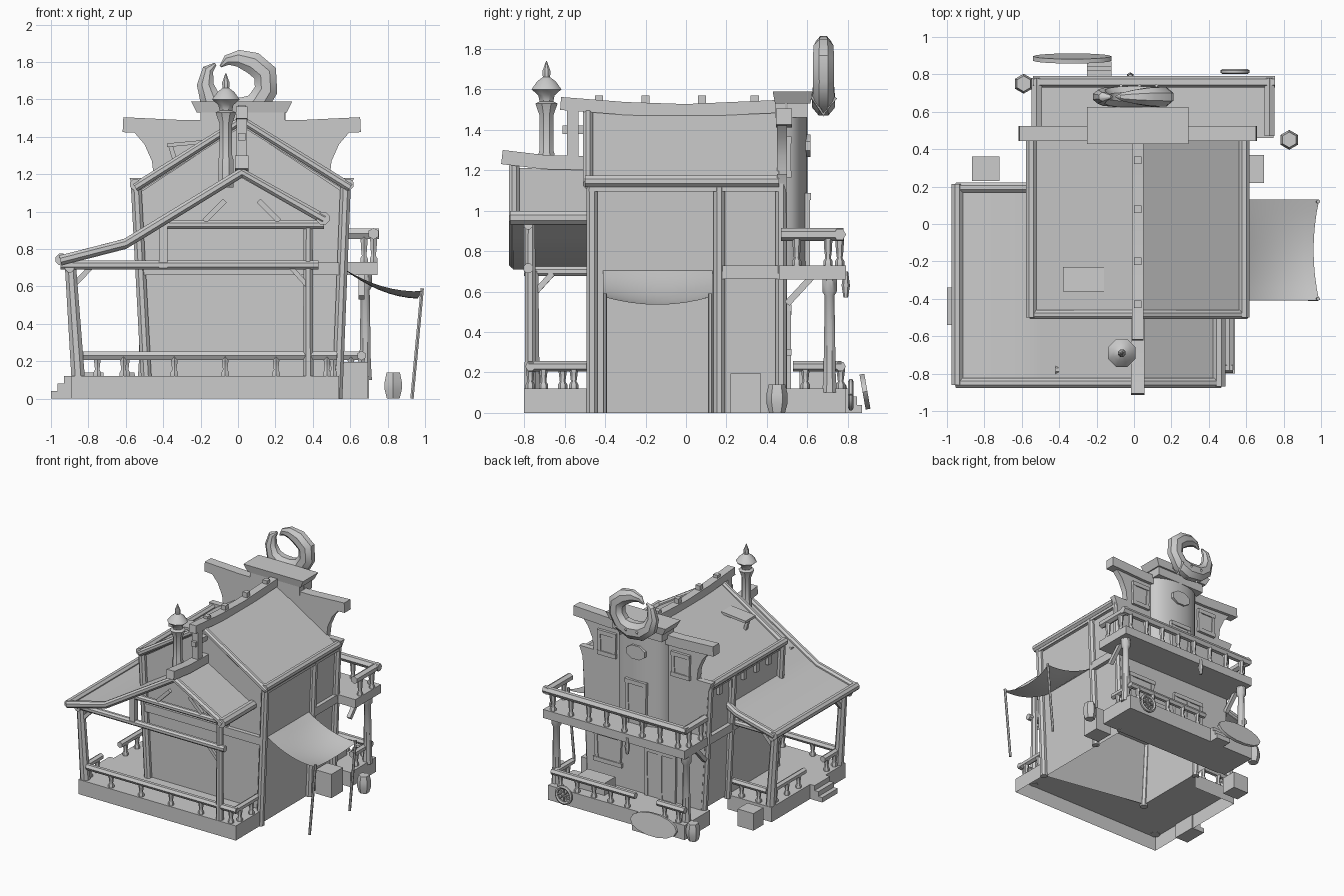
import bpy, bmesh, math
from mathutils import Vector

cube = bpy.data.objects.get("Cube")
if cube:
    bpy.data.objects.remove(cube, do_unlink=True)

grey = bpy.data.materials.new("plain_grey")
grey.use_nodes = True
COL = (0.6, 0.6, 0.6, 1)
grey.diffuse_color = COL
grey.node_tree.nodes["Principled BSDF"].inputs["Base Color"].default_value = COL
MID = 0.02  # centre line of the house


def finish(name, bm, open_rule=None):
    """Make the object; faces matching open_rule(centre) are left out."""
    bmesh.ops.recalc_face_normals(bm, faces=bm.faces)
    if open_rule:
        gone = [f for f in bm.faces if open_rule(f.calc_center_median())]
        bmesh.ops.delete(bm, geom=gone, context="FACES")
    me = bpy.data.meshes.new(name)
    bm.to_mesh(me)
    bm.free()
    me.materials.append(grey)
    me.shade_smooth()
    me.set_sharp_from_angle(angle=math.radians(40))
    ob = bpy.data.objects.new(name, me)
    bpy.context.collection.objects.link(ob)
    return ob


def loft(name, rings, open_rule=None):
    """Skin a list of equal point rings and cap both ends."""
    bm = bmesh.new()
    vs = [[bm.verts.new(p) for p in ring] for ring in rings]
    n = len(vs[0])
    for a, b in zip(vs, vs[1:]):
        for i in range(n):
            j = (i + 1) % n
            bm.faces.new((a[i], a[j], b[j], b[i]))
    bm.faces.new(vs[0])
    bm.faces.new(vs[-1])
    return finish(name, bm, open_rule)


def prism(name, pts, axis, a, b, scale=1, open_rule=None):
    """Extrude a flat outline along y or z, optionally flaring."""
    c = sum((Vector(p) for p in pts), Vector((0, 0))) / len(pts)
    rings = []
    for d, s in ((a, 1), (b, scale)):
        flat = [c + (Vector(p) - c) * s for p in pts]
        rings.append([(p.x, d, p.y) if axis == "y" else (p.x, p.y, d) for p in flat])
    return loft(name, rings, open_rule)


def box(name, x0, x1, y0, y1, z0, z1, scale=1):
    return prism(name, [(x0, y0), (x1, y0), (x1, y1), (x0, y1)], "z", z0, z1, scale)


def tube(name, pts, r, n=8):
    """Sweep a round (or square, n=4) section; r is one radius or a list."""
    pts = [Vector(p) for p in pts]
    rs = r if isinstance(r, (list, tuple)) else [r] * len(pts)
    rings = []
    for i, p in enumerate(pts):
        t = (pts[min(i + 1, len(pts) - 1)] - pts[max(i - 1, 0)]).normalized()
        ref = Vector((0, 0, 1)) if abs(t.y) > 0.8 else Vector((0, 1, 0))
        u = t.cross(ref).normalized()
        v = u.cross(t)
        k = rs[i] / math.cos(math.pi / n)
        angs = [math.tau * (j + 0.5) / n for j in range(n)]
        rings.append([p + (u * math.cos(q) + v * math.sin(q)) * k for q in angs])
    return loft(name, rings)


def lathe(name, x, y, profile, n=8):
    return tube(name, [(x, y, z) for r, z in profile], [r for r, z in profile], n)


def railing(name, p, q, floor, count, height=0.11, rail=0.022, shift=0.5):
    """Handrail with turned balusters."""
    p, q = Vector(p), Vector(q)
    tube(name + "_handrail", [(*p, floor + height), (*q, floor + height)], rail, 6)
    for i in range(count):
        c = p.lerp(q, (i + shift) / count)
        prof = [(0.02, 0), (0.02, 0.02), (0.012, 0.035), (0.016, 0.07), (0.02, height)]
        lathe(name + "_baluster", c.x, c.y, [(r, floor + z) for r, z in prof], 6)


def framed_opening(name, x, y, w, z0, z1, sill=False):
    """Panel with a raised surround on the back wall."""
    box(name + "_panel", x - w, x + w, y - 0.02, y + 0.008, z0, z1)
    for s in (-1, 1):
        tube(name + "_jamb", [(x + s * w, y, z0), (x + s * w * 1.1, y, z1)], 0.014, 4)
    for z in ([z0, z1] if sill else [z1]):
        tube(name + "_bar", [(x - w * 1.3, y, z), (x + w * 1.3, y, z)], 0.017, 4)


# Hollow house body with outward leaning walls and no floor
prism("house_walls", [(-0.49, 0.12), (0.52, 0), (0.57, 1.1), (MID, 1.46), (-0.53, 1.1)], "y", -0.455, 0.46,
      open_rule=lambda c: c.z < 0.1)
for y in (-0.465, 0.165, 0.47):
    tube("corner_post_right", [(0.53, y, 0), (0.575, y, 1.14)], 0.028)
    tube("corner_post_left", [(-0.49, y, 0.1), (-0.545, y, 1.14)], 0.028)
tube("belt_right", [(0.55, 0.17, 0.695), (0.55, 0.47, 0.695)], 0.033, 4)
tube("belt_left", [(-0.515, -0.46, 0.695), (-0.515, 0.47, 0.695)], 0.033, 4)
tube("belt_front", [(-0.51, -0.455, 0.695), (0.54, -0.455, 0.695)], 0.033, 4)

# Main roof, trims and ridge
slope = [(-0.55, 1.13), (MID, 1.49), (0.6, 1.13)]
prism("main_roof", slope + [(x, z - 0.035) for x, z in reversed(slope)], "y", -0.48, 0.46)
tube("gable_trim", [(x, -0.485, z) for x, z in slope], 0.024)
for x in (-0.55, 0.59):
    tube("eave_trim", [(x, -0.5, 1.145), (x, 0.46, 1.145)], 0.028)
tube("ridge_beam", [(MID, -0.62, 1.53), (MID, -0.3, 1.505), (MID, 0, 1.495), (MID, 0.45, 1.515)], 0.032, 4)
for y in (-0.43, -0.2, 0.08, 0.34):
    box("ridge_peg", 0, 0.04, y - 0.02, y + 0.02, 1.5, 1.57)
tube("gable_post", [(MID, -0.56, 1.22), (MID, -0.56, 1.52)], 0.028, 4)
tube("gable_purlin", [(MID, -0.61, 1.4), (MID, -0.45, 1.4)], 0.02, 4)
prism("roof_flap", [(-0.38, 1.345), (-0.16, 1.365), (-0.16, 1.385), (-0.38, 1.365)], "y", -0.36, -0.23)
tube("flap_prop", [(-0.33, -0.295, 1.25), (-0.36, -0.295, 1.35)], 0.012, 4)
for i in range(5):
    y = -0.3 + i * 0.16
    box("eave_bracket", -0.555, -0.5, y - 0.02, y + 0.02, 1.03, 1.1)

# Wraparound deck shell, open underneath and towards the house; steps
ell = [(-0.89, -0.8), (0.54, -0.8), (0.54, -0.455), (-0.49, -0.455), (-0.49, 0.16), (-0.89, 0.16)]
prism("front_and_side_deck", ell, "z", 0, 0.12, open_rule=lambda c: c.z < 0.01 or (
    c.z < 0.1 and (abs(c.y + 0.455) < 0.01 or abs(c.x + 0.49) < 0.01)))
box("back_deck", -0.54, 0.7, 0.46, 0.79, 0, 0.12)
for i in range(3):
    box("side_step", -1 + i * 0.035, -0.88, -0.54, -0.34, 0, 0.04 * (i + 1))
    box("back_step", -0.25, -0.12, 0.78, 0.87 - i * 0.025, 0, 0.04 * (i + 1))

# Wraparound porch roof: low lean-to on the side, gable at the front
low = [(-0.95, 0.74), (-0.6, 0.83), (-0.5, 0.89)]
high = [(-0.5, 0.89), (MID, 1.21), (0.46, 0.96)]
for name, line, back in (("lean_to_roof", low, 0.21), ("porch_gable_roof", high, -0.455)):
    prism(name, line + [(x, z - 0.03) for x, z in reversed(line)], "y", -0.855, back)
tube("porch_front_trim", [(x, -0.85, z) for x, z in low[:2] + high[1:]], 0.026)
tube("lean_to_back_trim", [(x, 0.195, z) for x, z in low], 0.026)
tube("lean_to_eave_trim", [(-0.945, -0.86, 0.745), (-0.945, 0.215, 0.745)], 0.03)
tube("porch_eave_trim", [(0.455, -0.87, 0.965), (0.455, -0.46, 0.965)], 0.034)
tube("porch_ridge_beam", [(MID, -0.91, 1.265), (MID, -0.7, 1.24), (MID, -0.46, 1.235)], 0.035, 4)

# Porch frame
tube("porch_long_beam", [(-0.95, -0.78, 0.715), (0.43, -0.78, 0.715)], 0.024)
tube("porch_tie_beam", [(-0.42, -0.78, 0.93), (0.46, -0.78, 0.93)], 0.022)
tube("side_beam", [(-0.9, -0.8, 0.7), (-0.9, 0.18, 0.7)], 0.024)
tube("side_back_beam", [(-0.92, 0.13, 0.715), (-0.5, 0.13, 0.715)], 0.022)
tube("porch_post_right", [(0.375, -0.77, 0.115), (0.375, -0.77, 0.93)], [0.028, 0.024])
tube("porch_stub_post", [(-0.4, -0.78, 0.7), (-0.4, -0.78, 0.93)], 0.022, 4)
for y, s in ((-0.76, 1), (0.12, -1)):
    tube("porch_post_left", [(-0.855, y, 0.115), (-0.895, y, 0.7)], [0.036, 0.03])
    tube("post_brace_along", [(-0.885, y, 0.58), (-0.89, y + s * 0.1, 0.69)], 0.014, 4)
    tube("post_brace_across", [(-0.885, y, 0.6), (-0.79, y, 0.7)], 0.014, 4)
tube("post_brace_right", [(0.375, -0.78, 0.6), (0.285, -0.78, 0.7)], 0.012, 4)
for s in (-1, 1):
    tube("truss_strut", [(MID + s * 0.09, -0.78, 1.06), (MID + s * 0.2, -0.78, 0.95)], 0.014, 4)
railing("front_railing", (-0.83, -0.77), (0.53, -0.77), 0.12, 5, shift=0.8)
railing("end_railing", (0.51, -0.78), (0.51, -0.48), 0.12, 2)
railing("side_railing_front", (-0.85, -0.76), (-0.85, -0.56), 0.12, 2)
railing("side_railing_back", (-0.85, -0.32), (-0.85, 0.13), 0.12, 3)
railing("side_railing_end", (-0.83, 0.13), (-0.52, 0.13), 0.12, 2)

# Chimney pipe with spire cap
lathe("chimney", -0.065, -0.69, [
    (0.04, 1.13), (0.04, 1.28), (0.034, 1.3), (0.034, 1.47), (0.055, 1.53), (0.034, 1.54),
    (0.04, 1.57), (0.074, 1.6), (0.045, 1.64), (0.018, 1.66), (0.02, 1.69), (0.002, 1.74)])

# Tall back facade with flared shoulders
half = [(0.5, 0), (0.57, 1.1), (0.6, 1.18), (0.47, 1.18), (0.48, 1.27), (0.52, 1.36), (0.58, 1.43)]
prism("facade", [(MID + w, z) for w, z in half] + [(MID - w, z) for w, z in reversed(half)], "y", 0.45, 0.5)
tube("facade_cornice", [(-0.615, 0.485, 1.465), (-0.3, 0.485, 1.45), (0.34, 0.485, 1.45), (0.655, 0.485, 1.465)], 0.04, 4)

# Rounded bay with flared cap
arc = [(0.03 + 0.225 * math.cos(a), 0.49 + 0.11 * math.sin(a)) for a in [math.pi * i / 10 for i in range(11)]]
prism("bay", arc, "z", 0.72, 1.54)
box("bay_head", -0.2, 0.25, 0.44, 0.6, 1.46, 1.55)
box("bay_cap", -0.22, 0.26, 0.44, 0.615, 1.53, 1.59, 1.13)
prism("bay_plaque", [(0.03 + 0.09 * math.cos(a), 1.32 + 0.06 * math.sin(a))
                     for a in [math.tau * (i + 0.5) / 8 for i in range(8)]], "y", 0.58, 0.615)
framed_opening("balcony_door", 0.03, 0.6, 0.075, 0.73, 1.07)
for x in (-0.31, 0.36):
    framed_opening("upper_window", x, 0.505, 0.065, 1.18, 1.35, True)
for x in (-0.19, -0.06):
    framed_opening("ground_door_leaf", x, 0.505, 0.06, 0.12, 0.5)
framed_opening("ground_window", 0.35, 0.505, 0.1, 0.3, 0.52, True)

# Claw ornament on top: a thick crescent, slightly flattened
path = [(-0.12, 1.79, 0.008), (-0.16, 1.76, 0.03), (-0.175, 1.68, 0.045), (-0.15, 1.6, 0.058), (-0.08, 1.55, 0.068),
        (0.02, 1.54, 0.07), (0.1, 1.57, 0.066), (0.15, 1.65, 0.062), (0.145, 1.74, 0.064), (0.08, 1.795, 0.06),
        (0, 1.82, 0.045), (-0.06, 1.81, 0.027), (-0.095, 1.775, 0.006)]
claw = tube("claw", [(x, 0, z) for x, z, r in path], [r for x, z, r in path], 8)
claw.location.y = 0.68
claw.scale.y = 0.82
for x in (-0.07, 0.03, 0.12):
    tube("claw_rope", [(x, 0.61, 1.58), (x, 0.68, 1.475), (x, 0.74, 1.56)], 0.008, 6)

# Balcony
box("balcony_floor", -0.54, 0.745, 0.46, 0.79, 0.66, 0.73)
railing("balcony_back_railing", (-0.54, 0.76), (0.755, 0.76), 0.73, 8, 0.152, 0.027)
for x in (-0.52, 0.725):
    railing("balcony_end_railing", (x, 0.47), (x, 0.78), 0.73, 2, 0.152, 0.027)
for x in (-0.5, 0.68):
    lathe("balcony_post", x, 0.71, [(0.036, 0.1), (0.03, 0.2), (0.024, 0.58), (0.036, 0.6), (0.036, 0.67)])
    tube("balcony_brace", [(x - 0.02, 0.5, 0.54), (x - 0.02, 0.62, 0.67)], 0.016, 4)
railing("back_railing_wide", (-0.08, 0.765), (0.68, 0.765), 0.12, 5)
railing("back_railing_short", (-0.53, 0.765), (-0.28, 0.765), 0.12, 2)
railing("back_railing_end", (0.66, 0.53), (0.66, 0.77), 0.12, 2)
tube("hanging_rope", [(-0.02, 0.79, 0.7), (-0.02, 0.79, 0.63), (-0.02, 0.79, 0.57)], [0.01, 0.018, 0.01], 6)
box("table", 0.25, 0.5, 0.56, 0.7, 0.12, 0.22)

# Sagging awning on leaning poles
bm = bmesh.new()
bmesh.ops.create_grid(bm, x_segments=8, y_segments=8, size=1)
for vert in bm.verts:
    u, v = (vert.co.x + 1) / 2, vert.co.y
    sag = (1 - v * v) * u
    vert.co = (0.55 + 0.44 * u - 0.03 * sag, -0.14 + 0.27 * v, 0.55 + 0.155 * (1 - u) ** 2 + 0.025 * u - 0.04 * sag)
finish("awning", bm)
for y in (-0.4, 0.12):
    tube("awning_pole", [(0.93, y, 0), (0.985, y, 0.59)], 0.009, 6)

# Barrels, crates, wheel and leaning board
for x, y in ((0.83, 0.45), (-0.59, 0.75)):
    lathe("barrel", x, y, [(0.034, 0), (0.046, 0.05), (0.046, 0.09), (0.036, 0.14)], 6)
box("crate_right", 0.55, 0.695, 0.22, 0.37, 0, 0.195)
box("crate_left", -0.865, -0.72, 0.23, 0.36, 0, 0.14)
rim = [(0.54 + 0.065 * math.cos(a), 0.815, 0.09 + 0.065 * math.sin(a)) for a in [math.tau * i / 16 for i in range(17)]]
tube("wheel_rim", rim, 0.012, 6)
for i in range(4):
    a = math.pi * i / 4
    d = Vector((math.cos(a), 0, math.sin(a))) * 0.065
    c = Vector((0.54, 0.815, 0.09))
    tube("wheel_spoke", [c - d, c + d], 0.006, 6)
board = prism("leaning_board", [(0.21 * math.cos(a), 0.09 * math.sin(a)) for a in [math.tau * i / 14 for i in range(14)]],
              "y", -0.012, 0.012)
board.location = (-0.33, 0.885, 0.105)
board.rotation_euler.x = math.radians(10)
